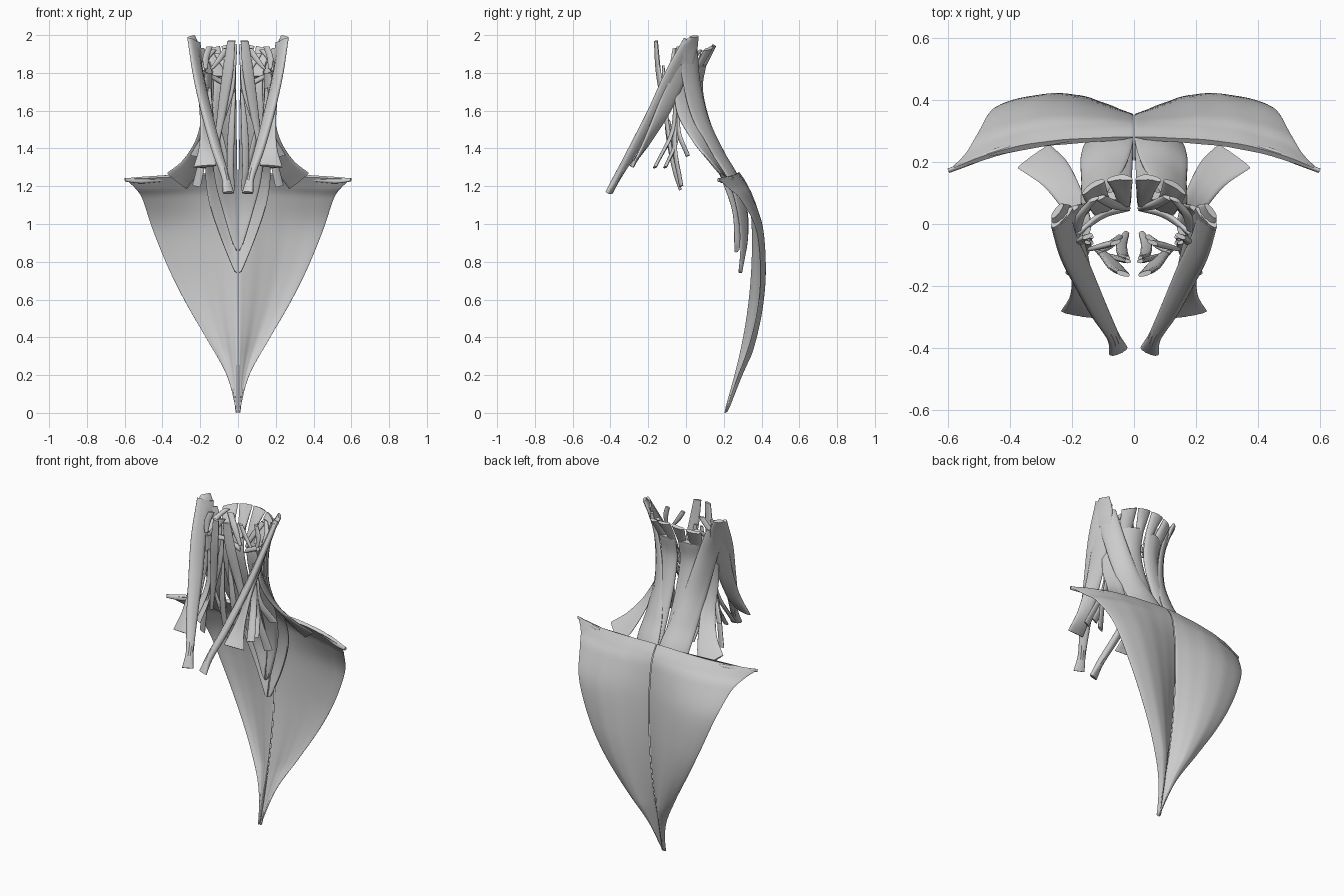
import bpy, math
from mathutils import Vector


def spline(pts, t):
    # Catmull-Rom through the points, t in 0..1
    n = len(pts) - 1
    f = min(t * n, n - 1e-6)
    i = int(f)
    u = f - i
    p1, p2 = pts[i], pts[i + 1]
    p0 = pts[i - 1] if i > 0 else p1 * 2 - p2
    p3 = pts[i + 2] if i + 2 <= n else p2 * 2 - p1
    return 0.5 * (2 * p1 + (p2 - p0) * u + (2 * p0 - 5 * p1 + 4 * p2 - p3) * u * u
                  + (3 * p1 - p0 - 3 * p2 + p3) * u ** 3)


def muscle(name, a, b, thick=0.01, bow=0.0, rows=32, ring=24, ends=0.7, ripple=0.08, skew=1.0):
    # Flattened lens-section band lofted between edge curves a and b, mirrored in x
    a = [Vector(p) for p in a]
    b = [Vector(p) for p in b]
    verts, faces = [], []
    for r in range(rows + 1):
        t = r / rows
        pa, pb = spline(a, t), spline(b, t)
        t0, t1 = max(t - .02, 0), min(t + .02, 1)
        tan = spline(a, t1) + spline(b, t1) - spline(a, t0) - spline(b, t0)
        across = pb - pa
        nrm = tan.cross(across).normalized()
        th = thick * (ends + (1 - ends) * math.sin(math.pi * t))
        for k in range(ring):
            ang = 2 * math.pi * k / ring
            s = (1 - math.cos(ang)) / 2
            h = math.copysign(abs(math.sin(ang)) ** 0.8, math.sin(ang)) * th
            h *= 1 + ripple * math.sin(26 * s + 5 * t)
            p = pa + across * s + nrm * h
            p.y += bow * math.sin(math.pi * s ** skew) * min(1, across.length / 0.12)
            p.x = max(p.x, 0.002)
            verts.append(p)
    for r in range(rows):
        for k in range(ring):
            k2 = (k + 1) % ring
            faces.append((r * ring + k, r * ring + k2, (r + 1) * ring + k2, (r + 1) * ring + k))
    faces.append(tuple(reversed(range(ring))))
    faces.append(tuple(rows * ring + k for k in range(ring)))
    me = bpy.data.meshes.new(name)
    me.from_pydata(verts, [], faces)
    ob = bpy.data.objects.new(name, me)
    bpy.context.collection.objects.link(ob)
    bpy.context.view_layer.objects.active = ob
    ob.select_set(True)
    bpy.ops.object.mode_set(mode='EDIT')
    bpy.ops.mesh.select_all(action='SELECT')
    bpy.ops.mesh.normals_make_consistent(inside=False)
    bpy.ops.object.mode_set(mode='OBJECT')
    bpy.ops.object.shade_smooth_by_angle(angle=math.radians(50))
    ob.select_set(False)
    ob.modifiers.new("mirror", 'MIRROR').use_mirror_merge = False
    return ob


def strap(name, path, widths, direction, thick=0.01, **kw):
    # Narrow band given by a centre path, half widths and a width direction
    d = Vector(direction).normalized()
    a = [Vector(p) - d * w for p, w in zip(path, widths)]
    b = [Vector(p) + d * w for p, w in zip(path, widths)]
    return muscle(name, a, b, thick, rows=20, ring=14, **kw)


# Broad triangular back sheet with pointed shoulder tips
muscle("back_sheet",
       [(.002, .205, 0), (.002, .26, .2), (.002, .305, .4), (.002, .335, .6), (.002, .35, .8),
        (.002, .35, 1.0), (.002, .335, 1.15), (.002, .315, 1.22), (.002, .28, 1.275)],
       [(.006, .215, .01), (.06, .28, .2), (.165, .345, .39), (.275, .385, .58), (.37, .395, .77),
        (.455, .37, .98), (.505, .29, 1.13), (.545, .225, 1.19), (.6, .17, 1.24)],
       thick=0.012, bow=0.032, rows=64, ring=48, ends=0.8, skew=1.25)

# Thickened rim along the top of the sheet
muscle("shoulder_rim",
       [(.4, .245, 1.225), (.45, .23, 1.22), (.52, .2, 1.215), (.595, .168, 1.225)],
       [(.4, .25, 1.25), (.45, .235, 1.25), (.52, .205, 1.245), (.6, .175, 1.243)],
       thick=0.01, rows=16, ring=12)

# Leaf-shaped wrap muscle from spine to the skull side
muscle("neck_wrap",
       [(.003, .285, .74), (.003, .315, .92), (.003, .31, 1.1), (.003, .265, 1.25), (.025, .195, 1.38),
        (.07, .12, 1.55), (.12, .075, 1.75), (.18, .06, 1.93)],
       [(.02, .285, .75), (.09, .29, .92), (.15, .265, 1.1), (.172, .215, 1.25), (.17, .13, 1.38),
        (.175, .03, 1.57), (.205, -.02, 1.77), (.25, -.03, 1.93)],
       thick=0.014, bow=0.016, rows=48)

# Column behind the neck
muscle("rear_column",
       [(.003, .265, .85), (.003, .28, 1.05), (.003, .245, 1.22), (.006, .165, 1.4), (.008, .1, 1.57),
        (.01, .07, 1.72), (.01, .095, 1.85)],
       [(.03, .265, .9), (.08, .25, 1.07), (.12, .2, 1.22), (.14, .13, 1.4), (.14, .07, 1.57),
        (.13, .045, 1.72), (.14, .06, 1.83)],
       thick=0.02, bow=0.012, rows=40)

# Two flaring wedges of the fan under the skull
muscle("fan_wedge_inner",
       [(.012, .06, 1.78), (.008, .105, 1.87), (.004, .145, 1.95)],
       [(.05, .06, 1.78), (.065, .1, 1.87), (.088, .14, 1.94)],
       thick=0.014, bow=.012, rows=12, ring=16)
muscle("fan_wedge_outer",
       [(.07, .05, 1.78), (.082, .09, 1.86), (.095, .14, 1.94)],
       [(.13, .03, 1.78), (.15, .06, 1.85), (.168, .095, 1.92)],
       thick=0.014, bow=.012, rows=12, ring=16)

# Strap flaring to the shoulder blade
muscle("blade_strap",
       [(.14, -.01, 1.8), (.145, .03, 1.6), (.17, .11, 1.42), (.215, .2, 1.27), (.27, .255, 1.185)],
       [(.175, -.06, 1.8), (.185, -.05, 1.6), (.22, .03, 1.45), (.29, .12, 1.34), (.375, .18, 1.27)],
       thick=0.012)

# Front neck strap: breastbone head
muscle("front_strap",
       [(.21, .055, 1.95), (.19, -.03, 1.8), (.145, -.13, 1.6), (.095, -.25, 1.4), (.05, -.35, 1.25),
        (.022, -.395, 1.165)],
       [(.265, -.01, 1.985), (.235, -.11, 1.8), (.19, -.2, 1.6), (.135, -.3, 1.4), (.085, -.375, 1.25),
        (.08, -.42, 1.165)],
       thick=0.02)

# Front neck strap: collarbone head
muscle("collar_strap",
       [(.2, .055, 1.96), (.185, .01, 1.8), (.155, -.08, 1.6), (.13, -.2, 1.42), (.115, -.3, 1.31)],
       [(.26, -.02, 1.97), (.225, -.08, 1.8), (.2, -.16, 1.6), (.205, -.23, 1.42), (.235, -.28, 1.3)],
       thick=0.013)

# Bony knob where the straps meet the skull
muscle("skull_knob",
       [(.23, .065, 1.995), (.205, .06, 1.93), (.195, .04, 1.85)],
       [(.265, .02, 1.99), (.255, -.04, 1.93), (.235, -.07, 1.85)],
       thick=0.015, rows=12)

# Deep side straps running to the ribs
side = [((.15, -.06, 1.72), (.155, -.07, 1.5), (.2, -.165, 1.3)),
        ((.14, -.06, 1.66), (.16, -.05, 1.45), (.19, -.11, 1.3)),
        ((.14, -.04, 1.62), (.17, -.06, 1.42), (.22, -.025, 1.2)),
        ((.15, -.03, 1.7), (.165, -.04, 1.5), (.23, .01, 1.36))]
for i, path in enumerate(side):
    strap("side_strap_%d" % i, path, (.01, .018, .024), (1, .4, .2), 0.009)

# Deep front straps along the spine
strap("deep_front_long", [(.035, -.16, 1.97), (.055, -.145, 1.8), (.085, -.11, 1.6), (.12, -.08, 1.38)],
      (.022, .03, .024, .01), (1, .3, 0), 0.012)
strap("deep_front_upper", [(.02, -.12, 1.84), (.04, -.115, 1.7), (.09, -.1, 1.52)],
      (.01, .018, .01), (1, .2, 0), 0.009)
strap("deep_front_lower", [(.02, -.11, 1.7), (.035, -.1, 1.5), (.04, -.065, 1.3), (.025, -.03, 1.18)],
      (.008, .018, .018, .01), (1, .2, 0), 0.01)
strap("deep_front_slant", [(.11, -.09, 1.55), (.08, -.07, 1.42), (.045, -.04, 1.27)],
      (.008, .014, .01), (1, .2, .2), 0.008)

# Short oblique straps below the skull
short = [((.18, -.03, 1.8), (.1, .03, 1.76), (.02, .05, 1.72)),
         ((.18, -.02, 1.81), (.17, .03, 1.87), (.13, .08, 1.92)),
         ((.02, .05, 1.74), (.06, .06, 1.82), (.11, .085, 1.9)),
         ((.17, -.06, 1.82), (.17, -.05, 1.88), (.15, -.04, 1.94)),
         ((.14, -.08, 1.82), (.1, -.07, 1.87), (.06, -.06, 1.93))]
for i, path in enumerate(short):
    strap("short_strap_%d" % i, path, (.01, .018, .018), (.4, .3, 1) if i == 0 else (1, -.4, 0), 0.01)
